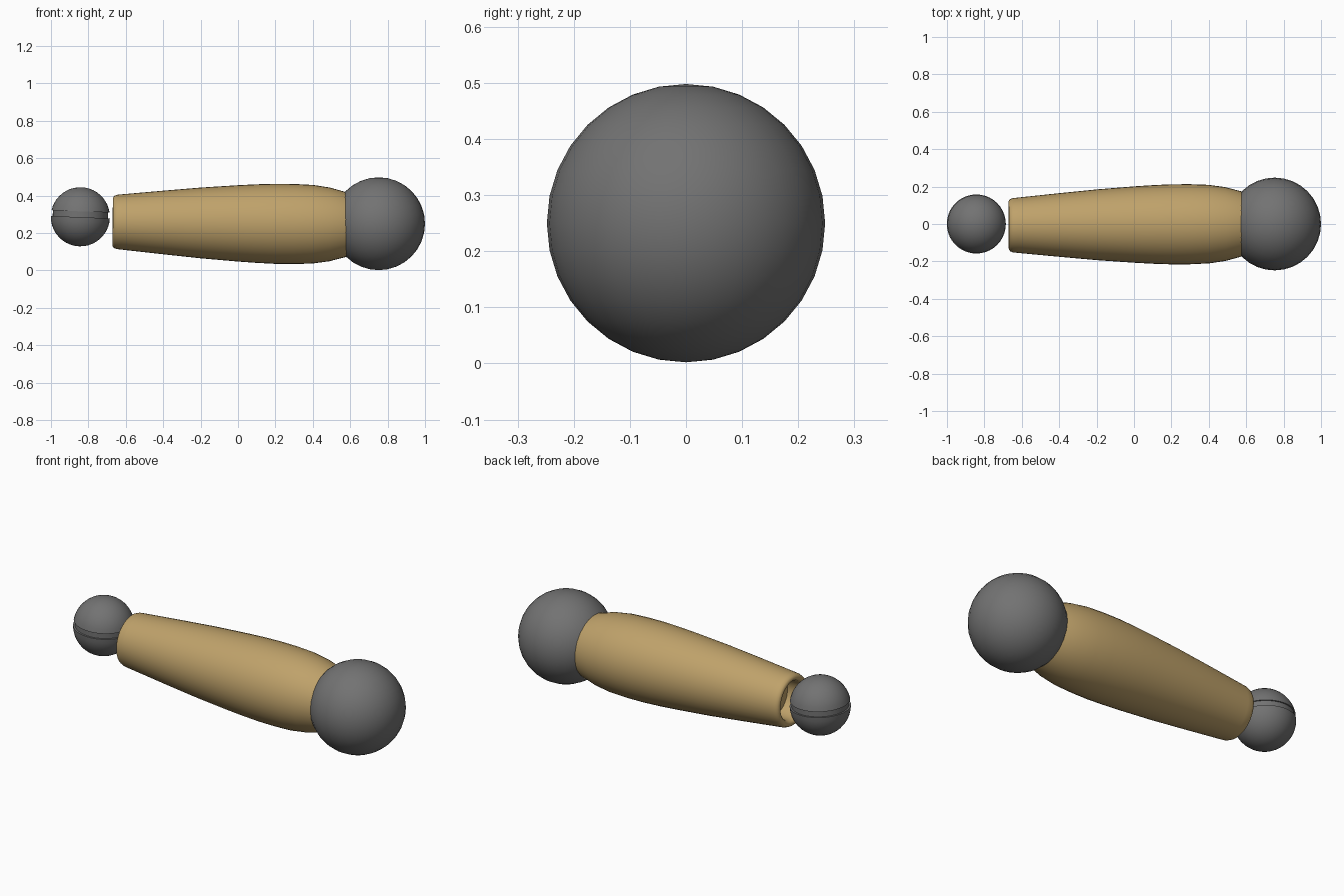
import bpy, bmesh, math
from mathutils import Matrix, Vector

old = bpy.data.objects.get("Cube")
if old:
    bpy.data.objects.remove(old, do_unlink=True)


def material(name, rgb):
    m = bpy.data.materials.new(name)
    m.use_nodes = True
    m.diffuse_color = (*rgb, 1)
    m.node_tree.nodes["Principled BSDF"].inputs["Base Color"].default_value = (*rgb, 1)
    return m


grey = material("dark grey", (0.17, 0.17, 0.17))
wood = material("tan wood", (0.52, 0.36, 0.145))


def lathe(name, profile, mat, matrix, segments=32, angle=40):
    """Spin (radius, height) points around local z and place the result."""
    bm = bmesh.new()
    verts = [bm.verts.new((r, 0, h)) for r, h in profile]
    edges = [bm.edges.new(pair) for pair in zip(verts, verts[1:])]
    bmesh.ops.spin(bm, geom=verts + edges, cent=(0, 0, 0), axis=(0, 0, 1),
                   angle=math.tau, steps=segments, use_duplicate=False)
    bmesh.ops.remove_doubles(bm, verts=bm.verts, dist=0.0002)
    bmesh.ops.recalc_face_normals(bm, faces=bm.faces)
    mesh = bpy.data.meshes.new(name)
    bm.to_mesh(mesh)
    bm.free()
    mesh.materials.append(mat)
    obj = bpy.data.objects.new(name, mesh)
    bpy.context.collection.objects.link(obj)
    obj.matrix_world = matrix
    bpy.ops.object.select_all(action='DESELECT')
    obj.select_set(True)
    bpy.context.view_layer.objects.active = obj
    bpy.ops.object.shade_smooth_by_angle(angle=math.radians(angle))
    return obj


def arc(radius, start, end, steps):
    """Points on a meridian between two latitudes in radians."""
    lats = [start + (end - start) * i / steps for i in range(steps + 1)]
    return [(radius * math.cos(a), radius * math.sin(a)) for a in lats]


# Large end ball
pole = math.pi / 2
lathe("large_ball", arc(0.248, -pole, pole, 16), grey,
      Matrix.Translation((0.752, 0, 0.25)))

# Small ball with a slightly tilted recessed groove
R = 0.158
low, high = math.asin(-0.002 / R), math.asin(0.029 / R)
groove = [(0.148, -0.002), (0.148, 0.029)]
lathe("small_ball", arc(R, -pole, low, 10) + groove + arc(R, high, pole, 10), grey,
      Matrix.Translation((-0.843, 0, 0.287)) @ Matrix.Rotation(0.04, 4, 'Y'), 40, 30)

# Tapered handle with a rounded lip and a hollow socket
handle = [(0, -0.56), (0.105, -0.56), (0.105, -0.645), (0.109, -0.661),
          (0.118, -0.67), (0.129, -0.67), (0.139, -0.663), (0.145, -0.648),
          (0.148, -0.62), (0.17, -0.4), (0.189, -0.2), (0.204, 0),
          (0.21, 0.1), (0.214, 0.2), (0.214, 0.3), (0.21, 0.4),
          (0.197, 0.49), (0.174, 0.575), (0.15, 0.63), (0, 0.63)]
axis = Vector((1, 0.006, -0.012))
turn = axis.to_track_quat('Z', 'Y').to_matrix().to_4x4()
lathe("handle", handle, wood, Matrix.Translation((0, -0.003, 0.252)) @ turn, 40, 50)
